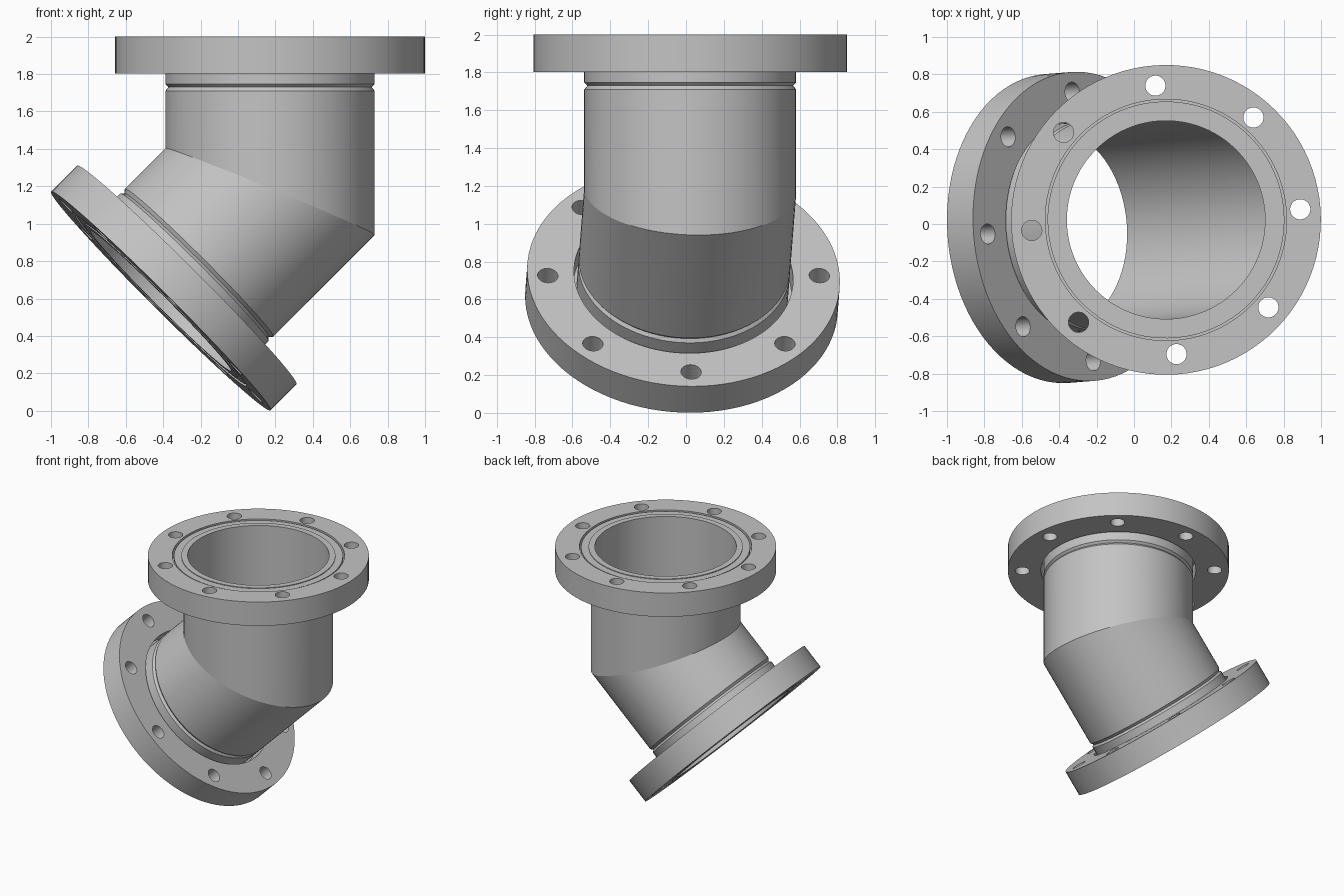
import bpy, bmesh, math
from mathutils import Matrix, Vector

default = bpy.data.objects.get("Cube")
if default:
    bpy.data.objects.remove(default, do_unlink=True)

SEG = 96
BEND = math.radians(45)
TOP = 0.828        # distance from the mitre centre to each flange face
FLANGE_R, FLANGE_T = 0.828, 0.197
PIPE_R, BORE_R = 0.56, 0.53
BOLT_RING_R, BOLT_R, BOLTS = 0.72, 0.054, 8

steel = bpy.data.materials.new("grey_steel")
steel.use_nodes = True
colour = (0.55, 0.55, 0.55, 1)
steel.diffuse_color = colour
steel.node_tree.nodes["Principled BSDF"].inputs["Base Color"].default_value = colour

# Both legs are mirror images across the mitre plane
place = Matrix.Translation((0.171, 0.022, 1.172)) @ Matrix.Rotation(math.radians(4.5), 4, "Z")
normal = Vector((math.sin(BEND / 2), 0, math.cos(BEND / 2)))
mirror = Matrix.Scale(-1, 4, normal)


def make_object(name, bm):
    bmesh.ops.recalc_face_normals(bm, faces=bm.faces)
    mesh = bpy.data.meshes.new(name)
    bm.to_mesh(mesh)
    bm.free()
    mesh.materials.append(steel)
    obj = bpy.data.objects.new(name, mesh)
    bpy.context.collection.objects.link(obj)
    return obj


def lathe(profile, closed):
    """Spin (radius, height) points; height None lies on the mitre plane."""
    bm = bmesh.new()
    rings = []
    for r, z in profile:
        ring = []
        for i in range(SEG):
            a = 2 * math.pi * i / SEG
            x = r * math.cos(a)
            h = -x * math.tan(BEND / 2) if z is None else z
            ring.append(bm.verts.new((x, r * math.sin(a), h)))
        rings.append(ring)
    pairs = list(zip(rings, rings[1:]))
    if closed:
        pairs.append((rings[-1], rings[0]))
    for a, b in pairs:
        for i in range(SEG):
            j = (i + 1) % SEG
            bm.faces.new((a[i], a[j], b[j], b[i]))
    return bm


def bolt_cutter():
    bm = bmesh.new()
    for i in range(BOLTS):
        a = 2 * math.pi * i / BOLTS
        spot = Vector((BOLT_RING_R * math.cos(a), BOLT_RING_R * math.sin(a), TOP - FLANGE_T / 2))
        bmesh.ops.create_cone(bm, cap_ends=True, segments=32, radius1=BOLT_R,
                              radius2=BOLT_R, depth=0.5, matrix=Matrix.Translation(spot))
    cutter = make_object("bolt_hole_cutter", bm)
    cutter.hide_render = True
    return cutter


def cut(obj, cutter):
    mod = obj.modifiers.new("bolt_holes", "BOOLEAN")
    mod.operation = "DIFFERENCE"
    mod.solver = "EXACT"
    mod.object = cutter
    graph = bpy.context.evaluated_depsgraph_get()
    mesh = bpy.data.meshes.new_from_object(obj.evaluated_get(graph))
    obj.modifiers.clear()
    obj.data = mesh


# Pipe with a weld groove and a flush lip seated in the flange
pipe_profile = [
    (PIPE_R, None), (PIPE_R, 0.538), (0.544, 0.558), (PIPE_R, 0.574),
    (PIPE_R, TOP - 0.07), (0.633, TOP - 0.07), (0.633, TOP - 0.006),
    (0.577, TOP - 0.006), (0.577, TOP), (BORE_R, TOP), (BORE_R, None),
]
# Loose flange ring with a stepped bore
flange_profile = [
    (FLANGE_R, TOP - FLANGE_T), (FLANGE_R, TOP), (0.645, TOP),
    (0.645, TOP - 0.07), (0.58, TOP - 0.07), (0.58, TOP - FLANGE_T),
]

cutter = bolt_cutter()
parts = []
for side, matrix in (("upper", Matrix.Identity(4)), ("lower", mirror)):
    pipe = make_object(side + "_pipe", lathe(pipe_profile, False))
    flange = make_object(side + "_flange", lathe(flange_profile, True))
    cut(flange, cutter)
    for obj in (pipe, flange):
        obj.data.transform(place @ matrix)
        if side == "lower":
            obj.data.flip_normals()
        parts.append(obj)
bpy.data.objects.remove(cutter, do_unlink=True)

# Smooth round walls, crisp rims
bpy.ops.object.select_all(action="DESELECT")
for obj in parts:
    obj.select_set(True)
bpy.context.view_layer.objects.active = parts[0]
bpy.ops.object.shade_smooth_by_angle(angle=math.radians(25))
